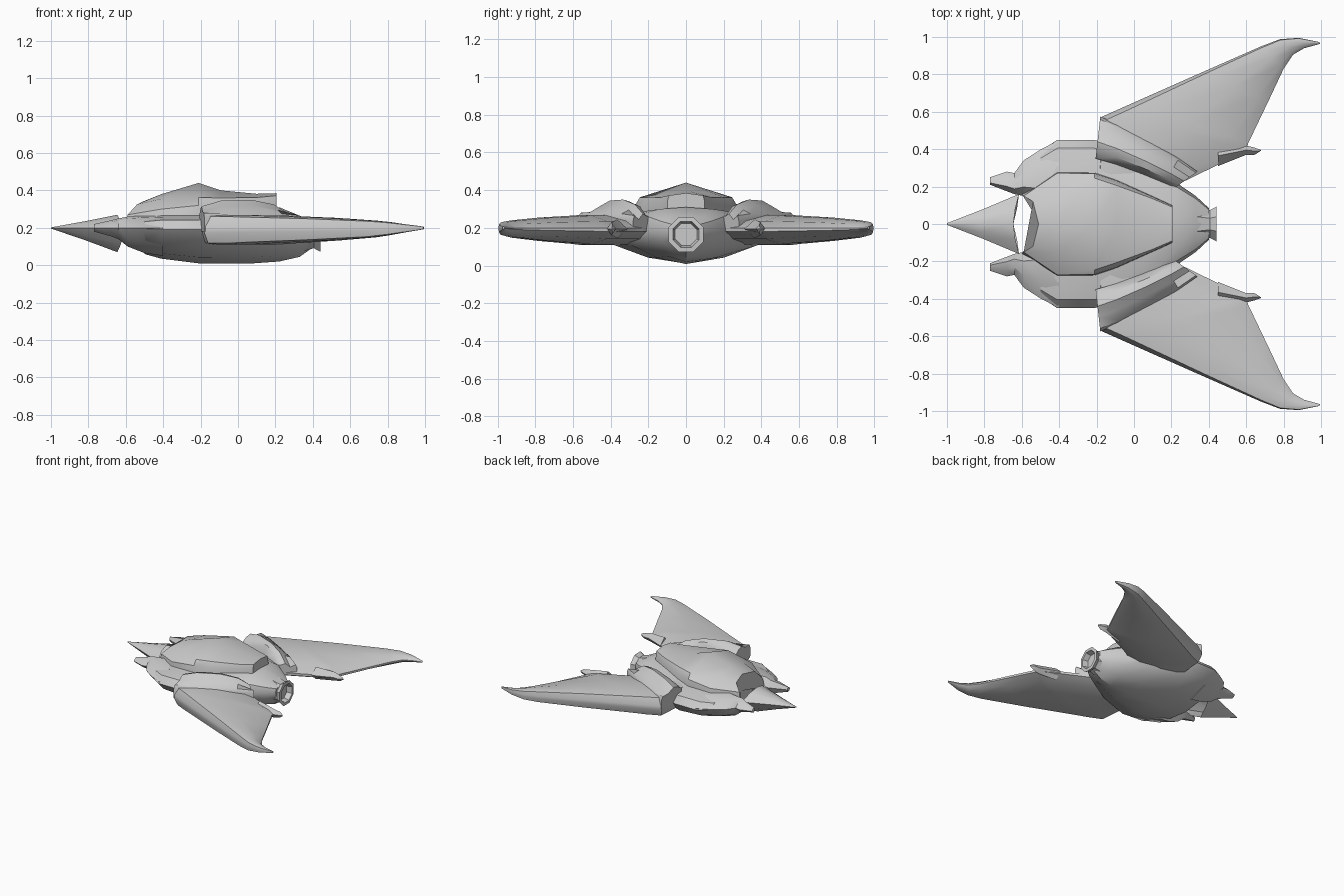
import bpy, bmesh, math
from mathutils import Vector

if "Cube" in bpy.data.objects:
    bpy.data.objects.remove(bpy.data.objects["Cube"])


def loft(name, rings, cap_start=True, cap_end=True, mirror=False, angle=35):
    """Skin closed rings of equal length into one object."""
    bm = bmesh.new()
    vs = [[bm.verts.new(p) for p in r] for r in rings]
    n = len(rings[0])
    for a, b in zip(vs, vs[1:]):
        for i in range(n):
            j = (i + 1) % n
            bm.faces.new((a[i], a[j], b[j], b[i]))
    if cap_start:
        bm.faces.new(vs[0])
    if cap_end:
        bm.faces.new(vs[-1])
    bmesh.ops.remove_doubles(bm, verts=bm.verts, dist=0.0005)
    bmesh.ops.recalc_face_normals(bm, faces=bm.faces)
    me = bpy.data.meshes.new(name)
    bm.to_mesh(me)
    bm.free()
    ob = bpy.data.objects.new(name, me)
    bpy.context.collection.objects.link(ob)
    if mirror:
        m = ob.modifiers.new("mirror", 'MIRROR')
        m.use_axis = (False, True, False)
        m.use_mirror_merge = False
    bpy.ops.object.select_all(action='DESELECT')
    ob.select_set(True)
    bpy.context.view_layer.objects.active = ob
    bpy.ops.object.shade_smooth_by_angle(angle=math.radians(angle))
    return ob


def full(half):
    """Complete a half section that starts and ends on y = 0."""
    return half + [(x, -y, z) for x, y, z in half[-2:0:-1]]


# Main hull: x, half width, top z, bottom z
hull = [(-.50, .39, .26, .06), (-.41, .45, .275, .035), (-.21, .45, .275, .01),
        (.05, .34, .30, .008), (.22, .225, .31, .02), (.33, .15, .265, .045),
        (.40, .085, .235, .095)]
loft("hull", [full([(x, 0, t), (x, .62 * w, t - .01), (x, .9 * w, .2 + .55 * (t - .2)),
                    (x, w, .19), (x, .85 * w, .19 + .45 * (b - .19)),
                    (x, .45 * w, .19 + .82 * (b - .19)), (x, 0, b)])
              for x, w, t, b in hull])

# Nose cone, hollow at the back
loft("nose", [full([(x, 0, .2 + .07 * s), (x + .01 * s, .08 * s, .2 + .05 * s),
                    (x + .03 * s, .16 * s, .2), (x + .02 * s, .085 * s, .2 - .085 * s),
                    (x, 0, .2 - .13 * s)])
              for x, s in [(-1, .03), (-.82, .5), (-.645, 1)]], cap_end=False)

# Raised canopy with a recessed front edge
canopy = [[(-.51, 0, .34), (-.54, .12, .325), (-.59, .15, .27), (-.60, .16, .2), (-.50, 0, .2)]]
for x, sec in [(-.41, (0, .38, .15, .355, .272, .30, .278, .24)),
               (-.21, (0, .44, .245, .362, .27, .32, .275, .25)),
               (-.09, (0, .40, .205, .36, .23, .32, .235, .25)),
               (.10, (0, .382, .135, .362, .145, .33, .15, .27)),
               (.205, (0, .385, .09, .372, .098, .345, .10, .29))]:
    canopy.append([(x, sec[i], sec[i + 1]) for i in (0, 2, 4, 6)] + [(x, 0, .23)])
loft("canopy", [full(h) for h in canopy])

# Front side prongs: x, inner y, outer y, top z, bottom z
prong = [(-.77, .21, .25, .22, .18), (-.68, .175, .28, .24, .155), (-.64, .16, .272, .25, .14),
         (-.59, .15, .34, .26, .10), (-.50, .12, .398, .265, .065), (-.40, .10, .45, .268, .05)]
loft("side_prong", [[(x, a, .2), (x, a + .25 * (b - a), t), (x, a + .65 * (b - a), t - .01),
                     (x, b, .2), (x, a + .7 * (b - a), d + .35 * (.2 - d)),
                     (x, a + .25 * (b - a), d)]
                    for x, a, b, t, d in prong], mirror=True)


def wing_section(lead, trail, top, bottom):
    mid = .5 * (top + bottom)
    pts = []
    for t, z in [(0, .2), (.05, .9), (.2, 1), (.5, .97), (.85, .6), (1, .12),
                 (1, -.12), (.85, -.6), (.5, -.97), (.2, -1), (.05, -.9), (0, -.2)]:
        p = Vector(lead).lerp(Vector(trail), t)
        pts.append((p.x, p.y, mid + z * .5 * (top - bottom)))
    return pts


# Swept wings with hooked tips
wing = [((-.20, .28), (.15, .10), .27, .11), ((-.18, .57), (.22, .205), .27, .11),
        ((-.09, .61), (.60, .39), .268, .11), ((.0, .65), (.61, .43), .265, .115),
        ((.35, .805), (.72, .66), .255, .13), ((.68, .95), (.80, .83), .24, .148),
        ((.78, .988), (.85, .905), .232, .16), ((.88, .995), (.91, .94), .22, .175),
        ((.99, .973), (.995, .963), .207, .192)]
loft("wing", [wing_section(*w) for w in wing], mirror=True)

# Spike on each wing's trailing edge
loft("wing_spike", [[(x, a, .195), (x + e, (a + b) / 2, .195 + h), (x, b, .195),
                     (x + e, (a + b) / 2, .195 - h)]
                    for x, a, b, h, e in [(.45, .31, .42, .05, 0), (.60, .37, .42, .035, 0),
                                          (.645, .37, .408, .022, .01),
                                          (.675, .389, .397, .006, .005)]], mirror=True)

# Raised fairing over each wing root: inner xy, outer xy, top z, edge z
fairing = [((-.205, .35), (-.18, .575), .315, .265), ((-.10, .32), (-.08, .53), .345, .265),
           ((.05, .265), (.10, .435), .35, .262), ((.16, .22), (.24, .35), .325, .26),
           ((.22, .195), (.34, .28), .275, .25)]
rings = []
for inner, outer, top, edge in fairing:
    ring = []
    for t, z in [(0, .18), (0, edge + .01), (.18, top - .012), (.4, top),
                 (.65, top - .03), (.93, edge + .015), (1, edge - .01), (1, .18)]:
        p = Vector(inner).lerp(Vector(outer), t)
        ring.append((p.x, p.y, z))
    rings.append(ring)
loft("wing_root_fairing", rings, mirror=True)

# Flared eight-sided exhaust
loft("exhaust", [[(x, r * math.cos(math.pi * (i + .5) / 4), .165 + r * math.sin(math.pi * (i + .5) / 4))
                  for i in range(8)]
                 for x, r in [(.34, .10), (.405, .08), (.44, .10), (.442, .075), (.39, .06)]])
